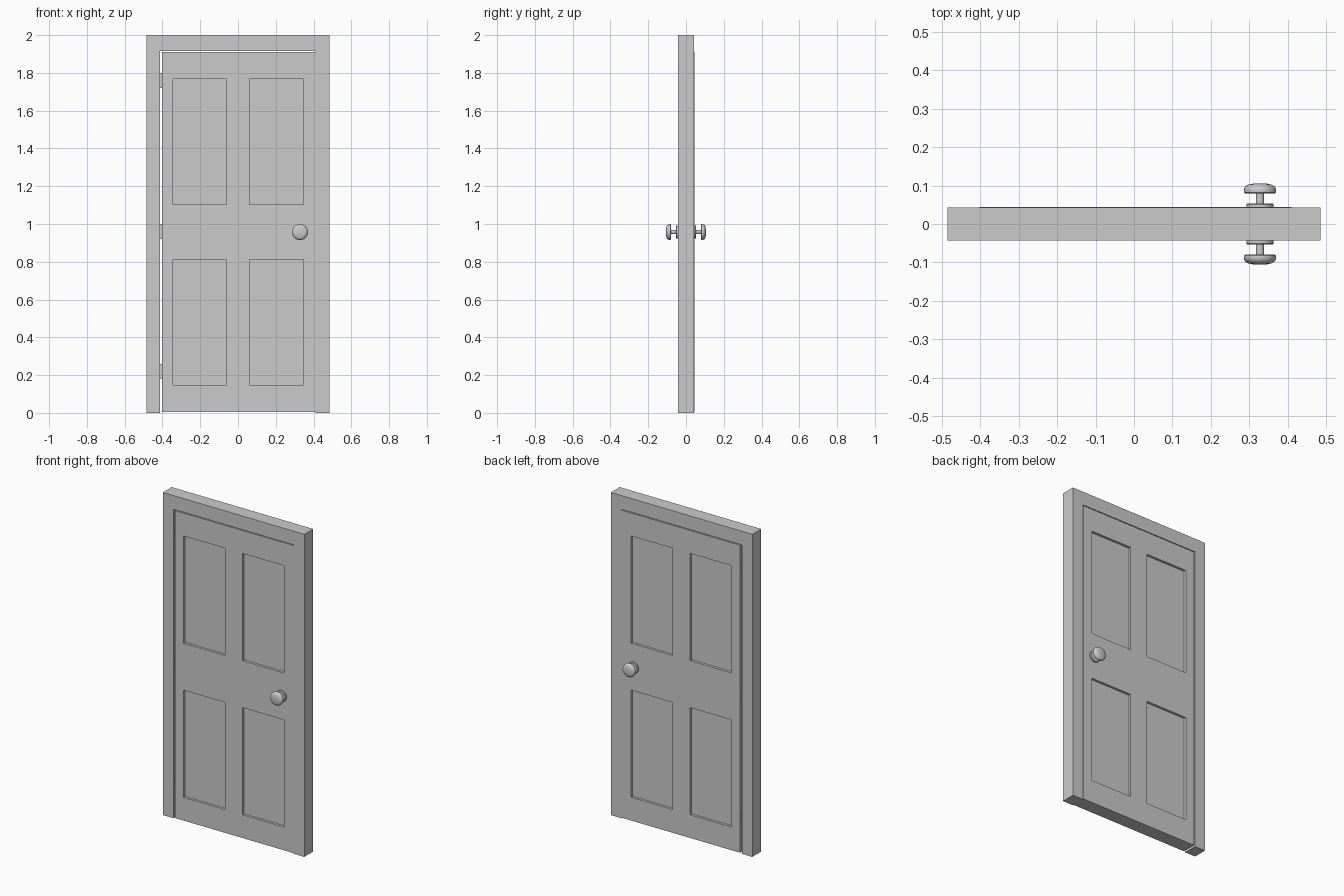
import bpy, bmesh, math
from mathutils import Vector, Matrix

if "Cube" in bpy.data.objects:
    bpy.data.objects.remove(bpy.data.objects["Cube"])


def finish(bm, name):
    bmesh.ops.recalc_face_normals(bm, faces=bm.faces)
    me = bpy.data.meshes.new(name)
    bm.to_mesh(me)
    bm.free()
    ob = bpy.data.objects.new(name, me)
    bpy.context.collection.objects.link(ob)
    return ob


def box_bm(lo, hi):
    bm = bmesh.new()
    lo, hi = Vector(lo), Vector(hi)
    size = Matrix.Diagonal((*(hi - lo), 1))
    bmesh.ops.create_cube(bm, size=1, matrix=Matrix.Translation((lo + hi) / 2) @ size)
    return bm


# Frame: one arch-shaped outline extruded through the wall depth
D = 0.0435
bm = bmesh.new()
outline = [(-0.485, 0), (-0.413, 0), (-0.413, 1.915), (0.41, 1.915),
           (0.41, 0), (0.485, 0), (0.485, 2), (-0.485, 2)]
face = bm.faces.new([bm.verts.new((x, -D, z)) for x, z in outline])
ext = bmesh.ops.extrude_face_region(bm, geom=[face], use_keep_orig=True)
bmesh.ops.translate(bm, vec=(0, 2 * D, 0),
                    verts=[g for g in ext["geom"] if isinstance(g, bmesh.types.BMVert)])
finish(bm, "door_frame")

# Door leaf: sliced slab with four recessed panels on both sides
xs = [(-0.343, -0.06), (0.062, 0.347)]
zs = [(0.148, 0.812), (1.103, 1.768)]
bm = box_bm((-0.402, -0.0435, 0.004), (0.41, 0.0445, 1.91))
for axis, spans in ((Vector((1, 0, 0)), xs), (Vector((0, 0, 1)), zs)):
    for span in spans:
        for c in span:
            bmesh.ops.bisect_plane(bm, geom=bm.verts[:] + bm.edges[:] + bm.faces[:],
                                   plane_co=axis * c, plane_no=axis)
bm.normal_update()


def is_panel(f):
    c = f.calc_center_median()
    return (abs(f.normal.y) > 0.9 and any(a < c.x < b for a, b in xs)
            and any(a < c.z < b for a, b in zs))


panels = [f for f in bm.faces if is_panel(f)]
inward = 0.015
for f in panels:
    step = Vector((0, -inward if f.normal.y > 0 else inward, 0))
    new = bmesh.ops.extrude_discrete_faces(bm, faces=[f])["faces"][0]
    bmesh.ops.translate(bm, vec=step, verts=new.verts[:])
bmesh.ops.remove_doubles(bm, verts=bm.verts, dist=1e-5)
finish(bm, "door_leaf")

# Hinges bridging the gap on the left
for i, z in enumerate((0.22, 0.96, 1.76)):
    finish(box_bm((-0.416, -0.03, z - 0.04), (-0.399, 0.03, z + 0.04)), f"hinge_{i + 1}")

# Knobs: rosette, stem and rounded grip turned as one lathe profile
profile = [(0, 0.042), (0.035, 0.042), (0.035, 0.051), (0.032, 0.054), (0.0105, 0.054),
           (0.0105, 0.079), (0.038, 0.079), (0.0415, 0.082), (0.0422, 0.087),
           (0.041, 0.093), (0.037, 0.099), (0.030, 0.1025), (0.018, 0.105), (0, 0.106)]
for name, side in (("front_knob", -1), ("back_knob", 1)):
    bm = bmesh.new()
    verts = [bm.verts.new((r, y * side, 0)) for r, y in profile]
    edges = [bm.edges.new(p) for p in zip(verts, verts[1:])]
    bmesh.ops.spin(bm, geom=verts + edges, cent=(0, 0, 0), axis=(0, 1, 0),
                   angle=math.tau, steps=40, use_duplicate=False)
    bmesh.ops.remove_doubles(bm, verts=bm.verts, dist=1e-5)
    ob = finish(bm, name)
    ob.location = (0.328, 0, 0.957)
    bpy.ops.object.select_all(action='DESELECT')
    ob.select_set(True)
    bpy.context.view_layer.objects.active = ob
    bpy.ops.object.shade_smooth_by_angle(angle=math.radians(35))
